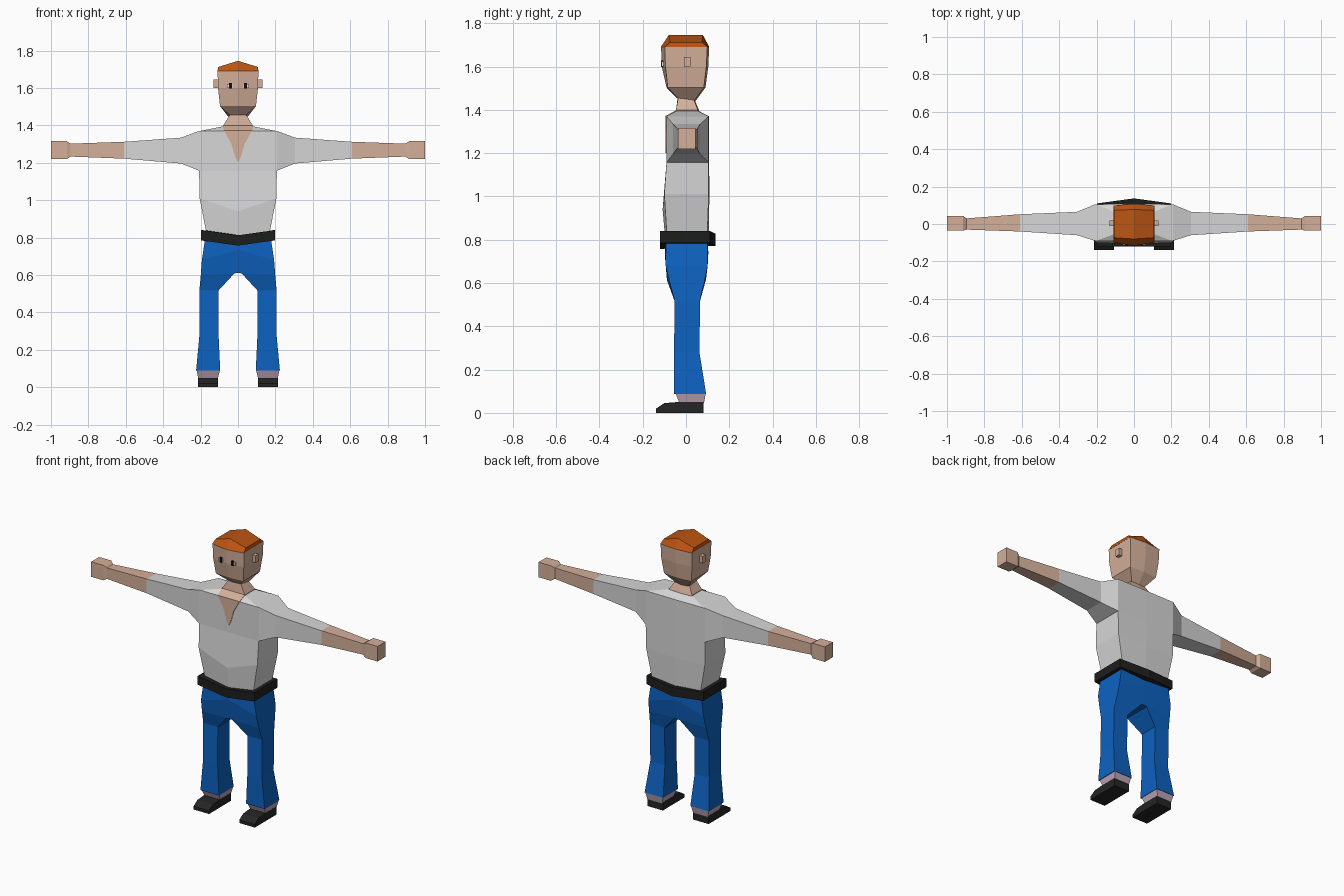
import bpy
import bmesh

if "Cube" in bpy.data.objects:
    bpy.data.objects.remove(bpy.data.objects["Cube"], do_unlink=True)


def material(name, r, g, b):
    m = bpy.data.materials.new(name)
    m.use_nodes = True
    m.diffuse_color = (r, g, b, 1)
    bsdf = next(n for n in m.node_tree.nodes if n.type == 'BSDF_PRINCIPLED')
    bsdf.inputs["Base Color"].default_value = (r, g, b, 1)
    bsdf.inputs["Roughness"].default_value = 0.8
    return m


SKIN = material("skin", 0.66, 0.43, 0.32)
SHIRT = material("shirt_grey", 0.68, 0.68, 0.68)
JEANS = material("jeans_blue", 0.004, 0.122, 0.53)
HAIR = material("hair_orange", 0.50, 0.09, 0.006)
BELT = material("belt_black", 0.012, 0.013, 0.012)
SHOE = material("shoe_black", 0.018, 0.018, 0.018)
SOCK = material("sock_lilac", 0.50, 0.37, 0.48)
WHITE = material("eye_white", 0.85, 0.85, 0.85)
BLACK = material("pupil_black", 0.005, 0.005, 0.006)


def loft(name, rings, mat, mirror=False):
    """Skin a stack of equal rings, cap both ends, optionally mirror in x."""
    bm = bmesh.new()
    rows = [[bm.verts.new(p) for p in ring] for ring in rings]
    n = len(rows[0])
    for a, b in zip(rows, rows[1:]):
        for i in range(n):
            j = (i + 1) % n
            bm.faces.new((a[i], a[j], b[j], b[i]))
    for row in (rows[0], rows[-1]):
        if n == 6:  # split along the centre line
            bm.faces.new([row[i] for i in (0, 1, 4, 5)])
            bm.faces.new([row[i] for i in (1, 2, 3, 4)])
        else:
            bm.faces.new(row)
    bmesh.ops.recalc_face_normals(bm, faces=bm.faces)
    mesh = bpy.data.meshes.new(name)
    bm.to_mesh(mesh)
    bm.free()
    mesh.materials.append(mat)
    ob = bpy.data.objects.new(name, mesh)
    bpy.context.collection.objects.link(ob)
    if mirror:
        ob.modifiers.new("mirror", 'MIRROR').use_axis[0] = True
    return ob


def hexa(w, f, fc, b, bc):
    """Symmetric six-point ring; f, fc, b, bc are (y, z) of front/back corners and centres."""
    return [(-w, *f), (0, *fc), (w, *f), (w, *b), (0, *bc), (-w, *b)]


def flat(w, z, f, fc, b, bc):
    return hexa(w, (f, z), (fc, z), (b, z), (bc, z))


def section(x, y0, y1, z0, z1):
    """Rectangle across the arm."""
    return [(x, y0, z0), (x, y1, z0), (x, y1, z1), (x, y0, z1)]


def quad(xi, xo, yi, yo, zi, zo):
    """Leg ring; yi and yo are (front, back) of the inner and outer edge."""
    return [(xi, yi[0], zi), (xo, yo[0], zo), (xo, yo[1], zo), (xi, yi[1], zi)]


def box(name, x, y, z, mat):
    return loft(name, [section(x[0], *y, *z), section(x[1], *y, *z)], mat, True)


# Head, hair and neck
loft("head", [
    hexa(0.045, (-0.04, 1.456), (-0.045, 1.456), (0.035, 1.437), (0.04, 1.435)),
    flat(0.096, 1.503, -0.084, -0.09, 0.082, 0.09),
    flat(0.107, 1.60, -0.095, -0.112, 0.094, 0.103),
    flat(0.109, 1.69, -0.098, -0.115, 0.098, 0.107)], SKIN)
loft("hair", [
    flat(0.110, 1.69, -0.099, -0.116, 0.099, 0.108),
    hexa(0.106, (-0.073, 1.712), (-0.08, 1.745), (0.073, 1.712), (0.078, 1.745))], HAIR)
loft("neck", [
    flat(0.076, 1.372, -0.093, -0.093, 0.06, 0.065),
    flat(0.080, 1.398, -0.046, -0.046, 0.055, 0.06),
    flat(0.040, 1.462, -0.035, -0.038, 0.03, 0.033)], SKIN)
box("ears", (0.10, 0.131), (-0.01, 0.02), (1.60, 1.645), SKIN)

# Eyes
box("eye_whites", (0.030, 0.058), (-0.113, -0.105), (1.60, 1.622), WHITE)
box("pupils", (0.033, 0.047), (-0.115, -0.107), (1.597, 1.627), BLACK)

# Shirt body
loft("shirt_body", [
    hexa(0.168, (-0.088, 0.82), (-0.095, 0.79), (0.098, 0.82), (0.105, 0.81)),
    hexa(0.205, (-0.10, 1.01), (-0.108, 0.94), (0.105, 1.01), (0.108, 1.0)),
    flat(0.208, 1.157, -0.09, -0.09, 0.105, 0.107),
    flat(0.202, 1.37, -0.09, -0.09, 0.105, 0.107),
    flat(0.084, 1.394, -0.046, -0.046, 0.055, 0.06)], SHIRT)

# Open collar, a thin plate on the chest
outline = [(-0.076, 1.373), (-0.035, 1.30), (-0.015, 1.23), (0, 1.20),
           (0.015, 1.23), (0.035, 1.30), (0.076, 1.373)]
loft("open_collar", [[(x, y, z) for x, z in outline] for y in (-0.087, -0.094)], SKIN)

# Arms
elbow = section(0.61, -0.04, 0.052, 1.222, 1.312)
loft("sleeves", [
    section(0.19, -0.09, 0.105, 1.155, 1.37),
    section(0.208, -0.09, 0.105, 1.157, 1.37),
    section(0.305, -0.06, 0.065, 1.196, 1.334),
    elbow], SHIRT, True)
loft("forearms", [
    elbow,
    section(0.895, -0.03, 0.03, 1.233, 1.302),
    section(0.915, -0.036, 0.043, 1.22, 1.315),
    section(1.0, -0.036, 0.043, 1.22, 1.315)], SKIN, True)

# Belt, dipping at the buckle
loft("belt", [
    hexa(0.198, (-0.119, 0.785 + h), (-0.119, 0.757 + h),
         (0.11, 0.785 + h), (0.137, 0.772 + h)) for h in (0, 0.055)], BELT)

# Trousers, one leg mirrored
loft("trousers", [
    quad(0.0, 0.175, (-0.095, 0.102), (-0.093, 0.098), 0.79, 0.80),
    quad(0.0, 0.193, (-0.098, 0.103), (-0.094, 0.10), 0.735, 0.68),
    quad(0.0, 0.199, (-0.088, 0.092), (-0.075, 0.084), 0.612, 0.60),
    quad(0.02, 0.200, (-0.086, 0.09), (-0.072, 0.081), 0.608, 0.59),
    quad(0.104, 0.206, (-0.053, 0.065), (-0.053, 0.065), 0.517, 0.52),
    quad(0.104, 0.206, (-0.055, 0.062), (-0.055, 0.062), 0.28, 0.28),
    quad(0.095, 0.224, (-0.055, 0.093), (-0.055, 0.093), 0.088, 0.088)], JEANS, True)

# Socks and shoes
loft("socks", [
    quad(0.097, 0.221, (-0.048, 0.091), (-0.048, 0.091), 0.09, 0.09),
    quad(0.108, 0.212, (-0.03, 0.083), (-0.03, 0.083), 0.045, 0.045)], SOCK, True)
side = [(-0.138, 0), (-0.138, 0.02), (-0.10, 0.045), (-0.04, 0.05), (0.08, 0.05), (0.08, 0)]
loft("shoes", [[(x, y, z) for y, z in side] for x in (0.106, 0.214)], SHOE, True)
